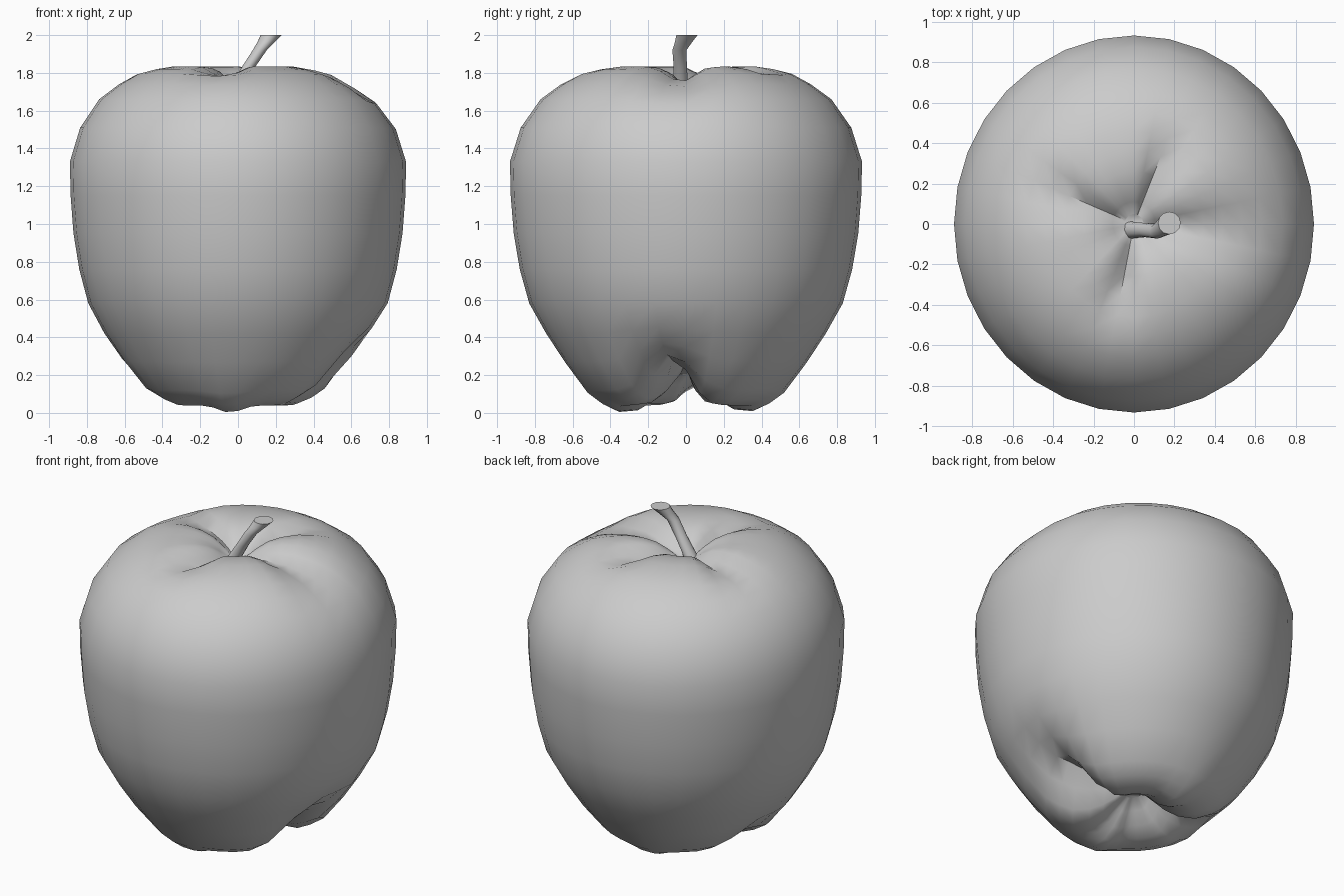
import bpy, bmesh
from math import sin, cos, pi, exp, radians, degrees

if "Cube" in bpy.data.objects:
    bpy.data.objects.remove(bpy.data.objects["Cube"])

SEG = 32

# profile (radius, height) from the blossom hollow up to the stem hollow
PROFILE = [(0.05, 0.20), (0.11, 0.15), (0.18, 0.09), (0.26, 0.05), (0.36, 0.04), (0.44, 0.07),
           (0.52, 0.12), (0.64, 0.27), (0.74, 0.42), (0.83, 0.58), (0.88, 0.76), (0.912, 0.95),
           (0.928, 1.15), (0.932, 1.33), (0.875, 1.51), (0.77, 1.66), (0.66, 1.74), (0.56, 1.795),
           (0.46, 1.82), (0.36, 1.835), (0.26, 1.83), (0.18, 1.81), (0.11, 1.77), (0.05, 1.725)]
# creases: direction in degrees, depth, angular width, outer reach
TOP = [(-4, 0.08, 17, 0.98), (64, 0.08, 11, 0.62), (160, 0.07, 13, 0.75), (258, 0.08, 13, 0.65)]
BOTTOM = [(-9, 0.24, 18, 0.85), (170, 0.11, 16, 0.75), (97, -0.035, 14, 0.7), (263, -0.04, 14, 0.7)]


def crease(angle, r, table):
    total = 0
    for direction, depth, width, reach in table:
        d = (degrees(angle) - direction + 180) % 360 - 180
        fade = max(0, min(1, (reach - r) / (reach * 0.55)))
        fade = fade * fade * (3 - 2 * fade)
        total += depth * exp(-(d / width) ** 2) * min(1, r / 0.22) * fade
    return total


def loft(name, rings, caps=True):
    bm = bmesh.new()
    loops = [[bm.verts.new(p) for p in ring] for ring in rings]
    for a, b in zip(loops, loops[1:]):
        n = len(a)
        for i in range(n):
            j = (i + 1) % n
            bm.faces.new((a[i], a[j], b[j], b[i]))
    bm.faces.new(loops[0][::-1])
    bm.faces.new(loops[-1])
    mesh = bpy.data.meshes.new(name)
    bm.to_mesh(mesh)
    bm.free()
    ob = bpy.data.objects.new(name, mesh)
    bpy.context.collection.objects.link(ob)
    bpy.ops.object.select_all(action='DESELECT')
    ob.select_set(True)
    bpy.context.view_layer.objects.active = ob
    bpy.ops.object.shade_smooth_by_angle(angle=radians(50))
    return ob


# apple flesh
rings = []
for r, z in PROFILE:
    ring = []
    for i in range(SEG):
        a = 2 * pi * i / SEG
        dz = crease(a, r, BOTTOM) if z < 1 else -crease(a, r, TOP)
        ring.append((0.955 * r * cos(a), r * sin(a), max(0, z + dz)))
    rings.append(ring)
loft("apple_body", rings)

# stem, leaning to the right and flaring into a flat cut end
STEM = [(-0.04, -0.03, 1.66, 0.05), (0.0, -0.03, 1.74, 0.04), (0.055, -0.03, 1.83, 0.035),
        (0.115, -0.035, 1.92, 0.037), (0.15, -0.012, 1.965, 0.046), (0.175, 0.005, 2.0, 0.056)]
loft("stem", [[(x + r * cos(2 * pi * k / 12), y + r * sin(2 * pi * k / 12), z) for k in range(12)]
              for x, y, z, r in STEM])
